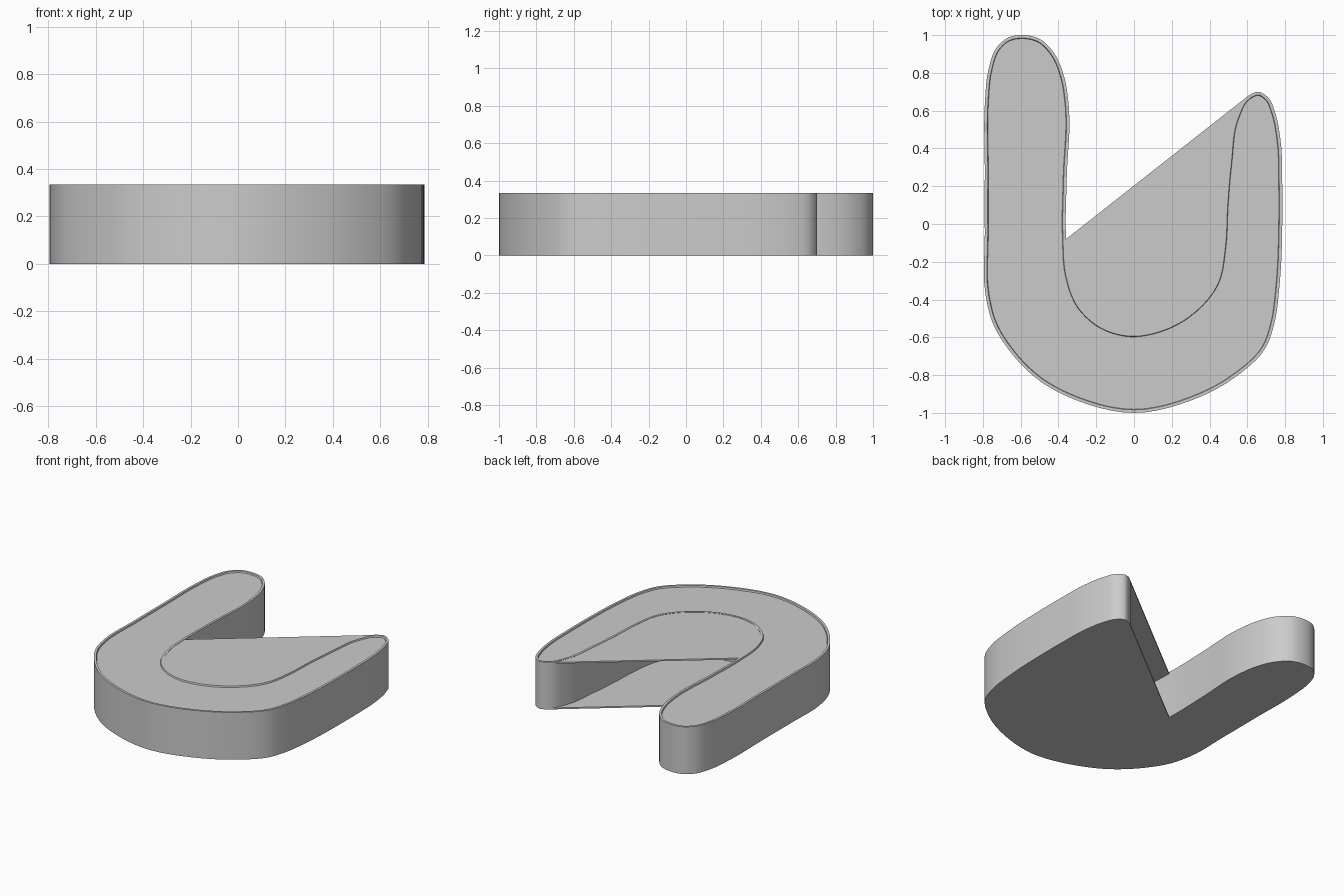
import bpy, bmesh
from mathutils import Vector

if "Cube" in bpy.data.objects:
    bpy.data.objects.remove(bpy.data.objects["Cube"])

H = 0.335       # overall height
STEPS = 5       # samples per curve segment

# Inner edge of the band, from the short arm's tip round to the pocket corner
inner = [(.60, .675), (.535, .56), (.50, .33), (.48, .10), (.468, -.12), (.43, -.31),
         (.28, -.48), (.13, -.555), (-.02, -.578), (-.17, -.535), (-.285, -.43),
         (-.345, -.27), (-.36, -.08)]
# Long arm, outer bowl, and short arm
outer = [(-.356, .25), (-.345, .62), (-.37, .78), (-.42, .90), (-.50, .98), (-.58, 1.0),
         (-.67, .985), (-.73, .93), (-.77, .82), (-.789, .65), (-.79, .30), (-.79, -.05),
         (-.785, -.38), (-.75, -.52), (-.66, -.67), (-.50, -.83), (-.30, -.935), (0, -1.0),
         (.30, -.935), (.53, -.815), (.70, -.65), (.742, -.53), (.77, -.33), (.785, 0),
         (.785, .2), (.775, .45), (.75, .58), (.71, .67), (.66, .70)]


def smooth_loop(points):
    """Closed curve through the points, with tangents scaled to uneven spacing."""
    p = [Vector(q) for q in points]
    n = len(p)
    tangents = []
    for i in range(n):
        a, b = p[i] - p[i - 1], p[(i + 1) % n] - p[i]
        la, lb = a.length, b.length
        tangents.append((a / la * lb + b / lb * la) / (la + lb))
    result = []
    for i in range(n):
        j = (i + 1) % n
        d = (p[j] - p[i]).length
        for s in range(STEPS):
            t = s / STEPS
            result.append(p[i] * (2*t**3 - 3*t**2 + 1) + tangents[i] * d * (t**3 - 2*t**2 + t)
                          + p[j] * (3*t**2 - 2*t**3) + tangents[j] * d * (t**3 - t**2))
    return result


def prism(name, outline, z0, z1, rim=0):
    bm = bmesh.new()
    face = bm.faces.new([bm.verts.new((q.x, q.y, z0)) for q in outline])
    ext = bmesh.ops.extrude_face_region(bm, geom=[face], use_keep_orig=True)
    for v in [g for g in ext["geom"] if isinstance(g, bmesh.types.BMVert)]:
        v.co.z = z1
    bmesh.ops.recalc_face_normals(bm, faces=bm.faces)
    if rim:
        # Narrow raised rim round a slightly sunken top
        bm.normal_update()
        top = max(bm.faces, key=lambda f: f.calc_center_median().z)
        bmesh.ops.inset_region(bm, faces=[top], thickness=rim, use_even_offset=True)
        bmesh.ops.inset_region(bm, faces=[top], thickness=0.003, depth=-0.01,
                               use_even_offset=True)
    mesh = bpy.data.meshes.new(name)
    bm.to_mesh(mesh)
    bm.free()
    obj = bpy.data.objects.new(name, mesh)
    bpy.context.collection.objects.link(obj)
    bpy.ops.object.select_all(action='DESELECT')
    obj.select_set(True)
    bpy.context.view_layer.objects.active = obj
    bpy.ops.object.shade_smooth_by_angle(angle=0.6)
    return obj


loop = smooth_loop(inner + outer)
pocket = loop[:(len(inner) - 1) * STEPS + 1]

# Solid U-shaped band
prism("curved_band", loop, 0, H, rim=0.016)
# Thin sheets closing the pocket above and below, open along the diagonal
prism("top_sheet", pocket, H - 0.012, H - 0.002)
prism("bottom_sheet", pocket, 0, 0.01)
